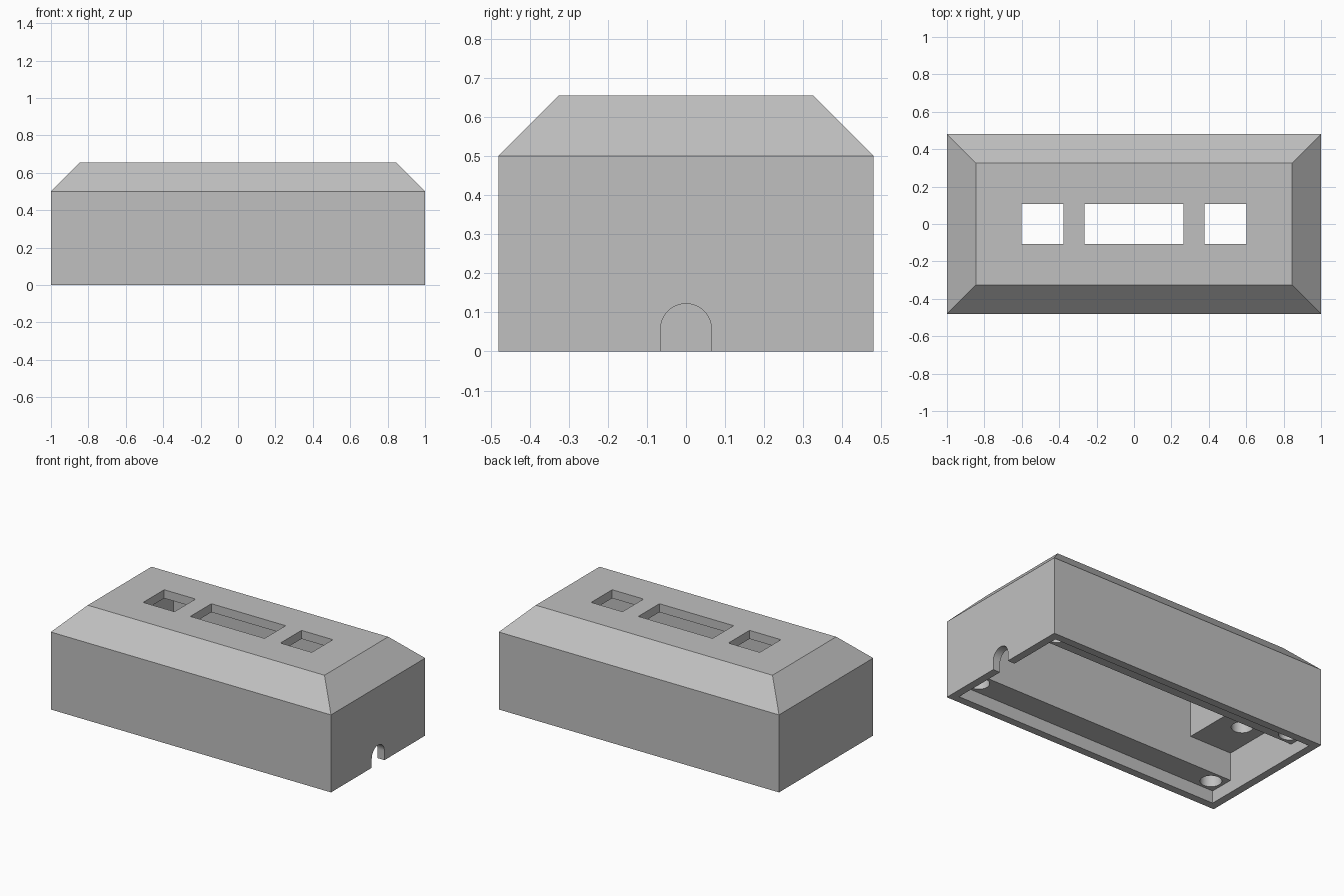
import bpy, bmesh, math
from mathutils import Vector

cube = bpy.data.objects.get("Cube")
if cube:
    bpy.data.objects.remove(cube, do_unlink=True)

HALF_X, HALF_Y, WALL = 1.0, 0.48, 0.05
SHOULDER, TOP, BEVEL = 0.5, 0.655, 0.155
POCKET, SHELF, RAIL_Y = 0.08, 0.26, 0.27

grey = bpy.data.materials.new("matte_grey")
grey.use_nodes = True
grey.diffuse_color = (0.53, 0.53, 0.53, 1)
grey.node_tree.nodes["Principled BSDF"].inputs["Base Color"].default_value = grey.diffuse_color


def make(name, bm):
    bmesh.ops.recalc_face_normals(bm, faces=bm.faces)
    mesh = bpy.data.meshes.new(name)
    bm.to_mesh(mesh)
    bm.free()
    mesh.materials.append(grey)
    obj = bpy.data.objects.new(name, mesh)
    bpy.context.collection.objects.link(obj)
    return obj


def prism(name, points, offset):
    """Extrude a closed outline along an offset."""
    bm = bmesh.new()
    face = bm.faces.new([bm.verts.new(p) for p in points])
    ext = bmesh.ops.extrude_face_region(bm, geom=[face])["geom"]
    bmesh.ops.translate(bm, verts=[v for v in ext if isinstance(v, bmesh.types.BMVert)],
                        vec=Vector(offset))
    return make(name, bm)


def box(name, x0, x1, y0, y1, z0, z1):
    return prism(name, [(x0, y0, z0), (x1, y0, z0), (x1, y1, z0), (x0, y1, z0)],
                 (0, 0, z1 - z0))


def hole(x, y, z0, z1, r=0.063):
    ring = [i * math.tau / 32 for i in range(32)]
    return prism("screw_hole_cutter",
                 [(x + r * math.cos(a), y + r * math.sin(a), z0) for a in ring],
                 (0, 0, z1 - z0))


# Housing: rectangular body with a chamfered top
bm = bmesh.new()
rings = []
for inset, z in ((0, 0), (0, SHOULDER), (BEVEL, TOP)):
    rings.append([bm.verts.new((sx * (HALF_X - inset), sy * (HALF_Y - inset), z))
                  for sx, sy in ((-1, -1), (1, -1), (1, 1), (-1, 1))])
for low, high in zip(rings, rings[1:]):
    for i in range(4):
        j = (i + 1) % 4
        bm.faces.new((low[i], low[j], high[j], high[i]))
bm.faces.new(rings[0])
bm.faces.new(rings[-1])
housing = make("housing", bm)

# Recess for the base plate, then the main cavity between the side rails
ix, iy = HALF_X - WALL, HALF_Y - WALL
cutters = [box("plate_recess_cutter", -ix, ix, -iy, iy, -0.1, POCKET)]
outline = [(-ix, -0.1), (ix, -0.1), (ix, 0.48), (0.83, 0.6),
           (-0.65, 0.6), (-0.65, SHELF), (-ix, SHELF)]
cutters.append(prism("cavity_cutter", [(x, -RAIL_Y, z) for x, z in outline],
                     (0, 2 * RAIL_Y, 0)))

# Three windows in the top
for x0, x1 in ((-0.602, -0.378), (-0.265, 0.265), (0.378, 0.602)):
    cutters.append(box("window_cutter", x0, x1, -0.107, 0.107, 0.5, 0.8))

# Arched cable opening in the left end wall
r, spring = 0.065, 0.057
arch = [(-r, -0.1), (r, -0.1)]
arch += [(r * math.cos(i * math.pi / 24), spring + r * math.sin(i * math.pi / 24))
         for i in range(25)]
cutters.append(prism("cable_arch_cutter", [(0.85, y, z) for y, z in arch], (0.3, 0, 0)))

# Blind screw holes in the rails and the end block
for sx in (-1, 1):
    for sy in (-1, 1):
        cutters.append(hole(sx * 0.87, sy * 0.35, 0.03, 0.4))
cutters.append(hole(-0.81, 0, 0.2, 0.5))

# Carve the housing
for cutter in cutters:
    cutter.hide_render = True
    mod = housing.modifiers.new(cutter.name, 'BOOLEAN')
    mod.operation = 'DIFFERENCE'
    mod.solver = 'EXACT'
    mod.object = cutter
bpy.context.view_layer.update()
carved = bpy.data.meshes.new_from_object(
    housing.evaluated_get(bpy.context.evaluated_depsgraph_get()))
housing.modifiers.clear()
housing.data = carved
carved.name = "housing"
for cutter in cutters:
    bpy.data.objects.remove(cutter, do_unlink=True)

# Smooth only the round hole walls
bpy.ops.object.select_all(action='DESELECT')
housing.select_set(True)
bpy.context.view_layer.objects.active = housing
bpy.ops.object.shade_smooth_by_angle(angle=math.radians(30))
